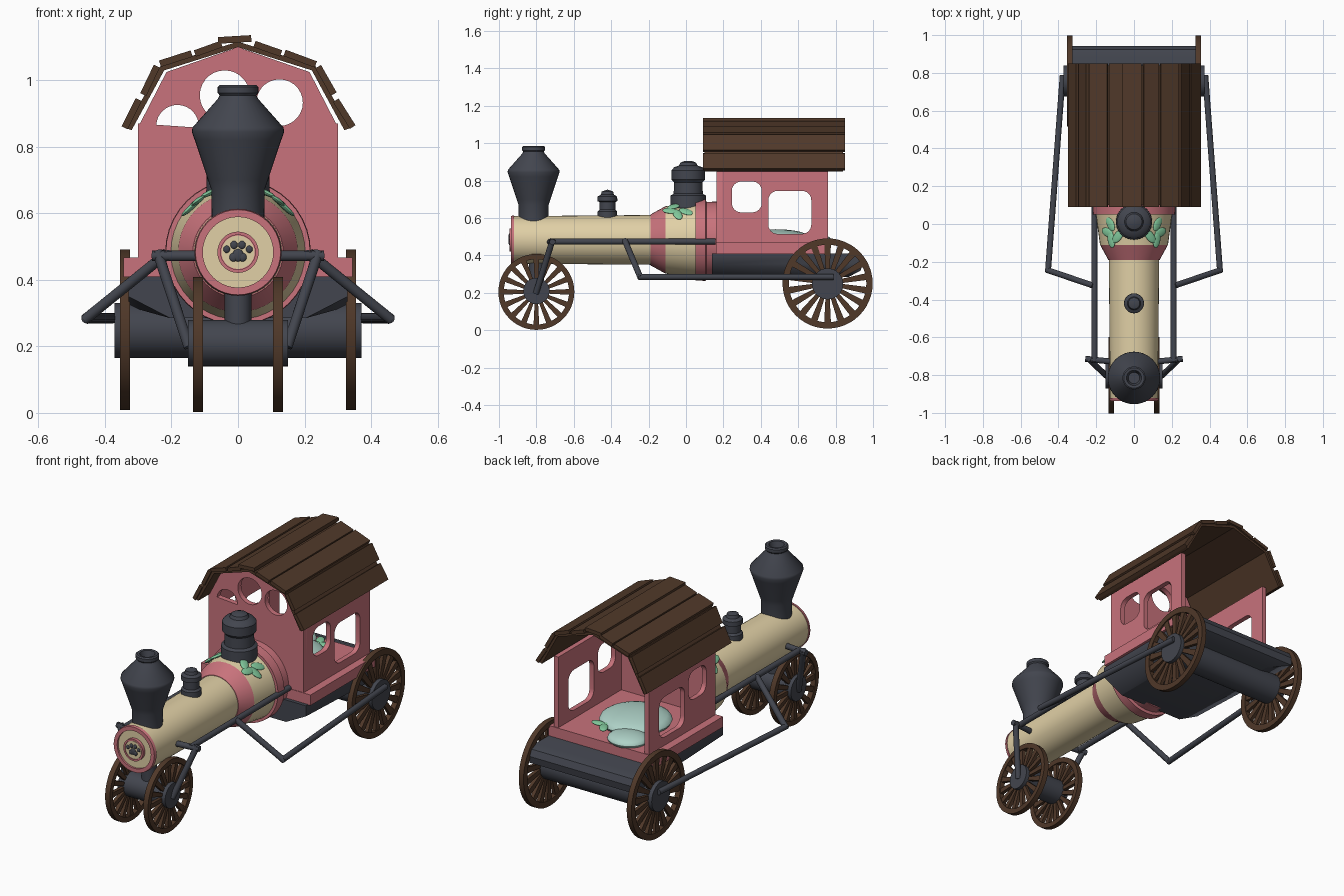
import bpy, bmesh, random
from math import sin, cos, pi, atan2, hypot, radians
from mathutils import Matrix, Vector

if "Cube" in bpy.data.objects:
    bpy.data.objects.remove(bpy.data.objects["Cube"])

random.seed(4)


def material(name, rgb):
    m = bpy.data.materials.new(name)
    m.diffuse_color = (*rgb, 1)
    m.use_nodes = True
    m.node_tree.nodes["Principled BSDF"].inputs["Base Color"].default_value = m.diffuse_color
    return m


PINK = material("pink", (0.58, 0.17, 0.2))
CREAM = material("cream", (0.75, 0.63, 0.38))
WOOD = material("wood", (0.08, 0.04, 0.022))
IRON = material("iron", (0.055, 0.06, 0.077))
TEAL = material("teal", (0.43, 0.65, 0.58))
GREEN = material("green", (0.22, 0.58, 0.33))

AXIS = {"x": Matrix.Rotation(pi / 2, 4, 'Y'), "y": Matrix.Rotation(-pi / 2, 4, 'X'), "z": Matrix()}
FACE_FRONT = Matrix.Rotation(pi / 2, 4, 'X')
FACE_SIDE = Matrix(((0, 0, 1, 0), (1, 0, 0, 0), (0, 1, 0, 0), (0, 0, 0, 1)))


def smooth(ob):
    bpy.ops.object.select_all(action='DESELECT')
    ob.select_set(True)
    bpy.context.view_layer.objects.active = ob
    bpy.ops.object.shade_smooth_by_angle(angle=radians(35))


def finish(name, bm, mat):
    bmesh.ops.recalc_face_normals(bm, faces=bm.faces)
    me = bpy.data.meshes.new(name)
    bm.to_mesh(me)
    bm.free()
    me.materials.append(mat)
    ob = bpy.data.objects.new(name, me)
    bpy.context.collection.objects.link(ob)
    smooth(ob)
    return ob


def spin_profile(bm, profile, mtx, closed=False, steps=40):
    vs = [bm.verts.new((r, 0, h)) for r, h in profile]
    es = [bm.edges.new(p) for p in zip(vs, vs[1:])]
    if closed:
        es.append(bm.edges.new((vs[-1], vs[0])))
    bmesh.ops.spin(bm, geom=vs + es, cent=(0, 0, 0), axis=(0, 0, 1), angle=2 * pi, steps=steps)
    bmesh.ops.remove_doubles(bm, verts=bm.verts, dist=1e-5)
    bm.transform(mtx)


def lathe(name, profile, axis, loc, mat, closed=False):
    bm = bmesh.new()
    spin_profile(bm, profile, Matrix.Translation(loc) @ AXIS[axis], closed)
    return finish(name, bm, mat)


def curve_mesh(name, cu, mtx, mat):
    ob = bpy.data.objects.new(name, cu)
    bpy.context.collection.objects.link(ob)
    bpy.ops.object.select_all(action='DESELECT')
    ob.select_set(True)
    bpy.context.view_layer.objects.active = ob
    bpy.ops.object.convert(target='MESH')
    ob = bpy.context.object
    bm = bmesh.new()
    bm.from_mesh(ob.data)
    bmesh.ops.remove_doubles(bm, verts=bm.verts, dist=1e-5)
    bm.transform(mtx)
    bpy.data.objects.remove(ob)
    return finish(name, bm, mat)


def plate(name, outlines, thickness, mtx, mat):
    cu = bpy.data.curves.new(name, 'CURVE')
    cu.dimensions, cu.fill_mode, cu.extrude = '2D', 'BOTH', thickness / 2
    for pts in outlines:
        sp = cu.splines.new('POLY')
        sp.points.add(len(pts) - 1)
        for p, q in zip(sp.points, pts):
            p.co = (*q, 0, 1)
        sp.use_cyclic_u = True
    return curve_mesh(name, cu, mtx, mat)


def rod(name, pts, r=0.016):
    bm = bmesh.new()
    for a, b in zip(pts, pts[1:]):
        a, b = Vector(a), Vector(b)
        m = Matrix.Translation((a + b) / 2) @ (b - a).to_track_quat('Z', 'Y').to_matrix().to_4x4()
        bmesh.ops.create_cone(bm, cap_ends=True, segments=14, radius1=r, radius2=r,
                              depth=(b - a).length + r, matrix=m)
    return finish(name, bm, IRON)


def box(name, size, mtx, mat):
    bm = bmesh.new()
    bmesh.ops.create_cube(bm, size=1, matrix=mtx @ Matrix.Diagonal((*size, 1)))
    return finish(name, bm, mat)


def blob(name, size, mtx, mat):
    bm = bmesh.new()
    bmesh.ops.create_uvsphere(bm, u_segments=24, v_segments=12, radius=1,
                              matrix=mtx @ Matrix.Diagonal((*size, 1)))
    return finish(name, bm, mat)


def arc(cx, cy, r, a0=0, a1=360, n=28):
    return [(cx + r * cos(radians(a0 + (a1 - a0) * i / n)), cy + r * sin(radians(a0 + (a1 - a0) * i / n)))
            for i in range(n + (a1 - a0 < 360))]


def rounded(x0, x1, y0, y1, r=0.05):
    return (arc(x1 - r, y1 - r, r, 0, 90, 6) + arc(x0 + r, y1 - r, r, 90, 180, 6)
            + arc(x0 + r, y0 + r, r, 180, 270, 6) + arc(x1 - r, y0 + r, r, 270, 359.9, 6))


def wheel(name, loc, R, hub, n):
    bm = bmesh.new()
    spin_profile(bm, [(R, -.015), (R, .015), (R * .86, .015), (R * .86, -.015)], Matrix(), True, 48)
    for i in range(n):
        t = bmesh.ops.create_cube(bm, size=1)["verts"]
        for v in t:
            outer = v.co.x > 0
            v.co = Vector((R * .88 if outer else hub * .8, v.co.y * R * (.15 if outer else .09), v.co.z * .02))
        bmesh.ops.rotate(bm, verts=t, matrix=Matrix.Rotation(2 * pi * i / n, 3, 'Z'))
    bm.transform(Matrix.Translation(loc) @ AXIS["x"])
    return finish(name, bm, WOOD)


# Boiler and coloured bands
B = (0, 0, .483)
lathe("boiler", [(0, -.925), (.127, -.925), (.133, -.18)], "y", B, CREAM)
lathe("nose_ring", [(.106, -.92), (.106, -.936), (.128, -.936), (.131, -.92)], "y", B, PINK, True)
lathe("nose_plate", [(0, -.92), (0, -.938), (.052, -.938), (.052, -.943), (.062, -.943), (.062, -.92)], "y", B, PINK)
lathe("nose_disc", [(0, -.942), (.05, -.942), (.05, -.93)], "y", B, CREAM)
lathe("flare_band", [(.11, -.19), (.136, -.19), (.18, -.11), (.15, -.11)], "y", B, PINK, True)
lathe("firebox", [(.15, -.11), (.18, -.11), (.202, .05), (.15, .05)], "y", B, CREAM, True)
lathe("rear_band", [(.15, .05), (.217, .05), (.219, .105), (.203, .11), (.205, .17), (0, .17)], "y", B, PINK)

# Paw emblem on the nose
for i, (x, z, r) in enumerate([(-.034, .492, .01), (-.012, .505, .011), (.012, .505, .011), (.034, .492, .01),
                               (0, .474, .017), (-.014, .468, .012), (.014, .468, .012)]):
    blob(f"paw_pad_{i}", (r, .006, r * 1.1), Matrix.Translation((x, -.943, z)), IRON)

# Chimney and domes
lathe("chimney", [(0, .58), (.079, .58), (.08, .67), (.09, .70), (.13, .82), (.139, .845), (.137, .858), (.06, .945),
                  (.055, .955), (.061, .962), (.061, .98), (.054, .986), (.04, .984), (.03, .95), (0, .95)],
      "z", (0, -.815, 0), IRON)
lathe("small_dome", [(0, .59), (.053, .59), (.052, .635), (.042, .645), (.042, .685), (.053, .69), (.052, .715),
                     (.035, .725), (.03, .742), (0, .752)], "z", (0, -.42, 0), IRON)
lathe("large_dome", [(0, .64), (.096, .65), (.094, .72), (.078, .73), (.076, .79), (.089, .805), (.089, .855),
                     (.075, .872), (.05, .88), (.042, .896), (.02, .905), (0, .906)], "z", (0, .012, 0), IRON)

# Leaves around the large dome
for s in (-1, 1):
    for i, (x, y, a) in enumerate([(.125, 0, 60), (.085, -.065, 130), (.12, -.085, 80), (.14, -.045, 20)]):
        z = .487 + (.187 ** 2 - x * x) ** .5
        m = (Matrix.Translation((s * x, y, z + .008)) @ Matrix.Rotation(s * x / .19, 4, 'Y')
             @ Matrix.Rotation(radians(a if s > 0 else 180 - a), 4, 'Z'))
        blob(f"leaf_{s}_{i}", (.042, .023, .008), m, GREEN)

# Cab walls with windows, floor ledge
gable = [(-.3, .42), (.3, .42), (.3, .86), (.215, 1.025), (0, 1.1), (-.215, 1.025), (-.3, .86)]
plate("cab_front", [gable, arc(-.182, .862, .064, -4, 176, 16), arc(-.04, .955, .075),
                    arc(.125, .933, .07)], .03, Matrix.Translation((0, .178, 0)) @ FACE_FRONT, PINK)
wall = [(.163, .45), (.76, .45), (.76, .87), (.163, .87)]
for s in (-1, 1):
    plate(f"cab_side_{s}", [wall, rounded(.245, .405, .63, .795), rounded(.44, .67, .515, .745)], .028,
          Matrix.Translation((s * .286, 0, 0)) @ FACE_SIDE, PINK)
box("cab_floor", (.69, .605, .06), Matrix.Translation((0, .4625, .438)), PINK)

# Seat cushions and leaves inside the cab
blob("large_cushion", (.19, .19, .05), Matrix.Translation((-.02, .48, .49)), TEAL)
blob("small_cushion", (.11, .1, .035), Matrix.Translation((-.11, .68, .48)), TEAL)
for i in range(3):
    blob(f"cushion_leaf_{i}", (.042, .023, .01), Matrix.Translation((.06, .65, .5))
         @ Matrix.Rotation(i * 2.1, 4, 'Z') @ Matrix.Translation((.035, 0, 0)), GREEN)

# Roof shell and loose planks
inner = [(-.32, .85), (-.222, 1.03), (0, 1.1), (.222, 1.03), (.32, .85)]
outer = [(.336, .856), (.232, 1.045), (0, 1.116), (-.232, 1.045), (-.336, .856)]
plate("roof_shell", [inner + outer], .74, Matrix.Translation((0, .47, 0)) @ FACE_FRONT, WOOD)
edge, ridge = outer[1], outer[2]
for s in (-1, 1):
    for j, (a, b, t, w) in enumerate([(outer[0], edge, .2, .095), (outer[0], edge, .73, .095),
                                      (edge, ridge, .2, .1), (edge, ridge, .62, .085)]):
        ang = atan2(b[1] - a[1], b[0] - a[0])
        x, z = a[0] + (b[0] - a[0]) * t - .005 * sin(ang) * -1, a[1] + (b[1] - a[1]) * t + .006
        tilt = s * (pi - ang) + random.uniform(-.07, .07)
        box(f"roof_plank_{s}_{j}", (w, .76, .02),
            Matrix.Translation((s * x, .47, z)) @ Matrix.Rotation(tilt, 4, 'Y'), WOOD)
box("ridge_plank", (.1, .76, .02), Matrix.Translation((-.01, .47, 1.123)) @ Matrix.Rotation(-.06, 4, 'Y'), WOOD)

# Chassis hull narrowing towards the bottom
hull = plate("chassis", [[(.14, .41), (.88, .41), (.925, .395), (.942, .36), (.935, .32), (.87, .285), (.14, .285),
                          (.14, .35)]], .66, FACE_SIDE, IRON)
for v in hull.data.vertices:
    if v.co.z < .3:
        v.co.x *= .62

# Axles, steering post and wheels
lathe("rear_axle", [(0, -.372), (.083, -.372), (.083, .372), (0, .372)], "x", (0, .757, .248), IRON)
lathe("front_axle", [(0, -.15), (.07, -.15), (.07, .15), (0, .15)], "x", (0, -.8, .21), IRON)
lathe("front_post", [(0, .2), (.04, .2), (.04, .4), (0, .4)], "z", (0, -.8, 0), IRON)
for s in (-1, 1):
    wheel(f"rear_wheel_{s}", (s * .34, .757, .25), .241, .083, 18)
    wheel(f"front_wheel_{s}", (s * .12, -.8, .205), .203, .07, 16)
    # Drive rods
    rod(f"upper_rod_{s}", [(s * .21, -.72, .474), (s * .21, .15, .474)])
    rod(f"cross_rod_{s}", [(s * .1, -.73, .472), (s * .25, -.715, .472)])
    rod(f"front_crank_{s}", [(s * .24, -.715, .478), (s * .15, -.8, .205)])
    rod(f"drive_rod_{s}", [(s * .22, -.325, .475), (s * .455, -.245, .285), (s * .378, .78, .285)])
